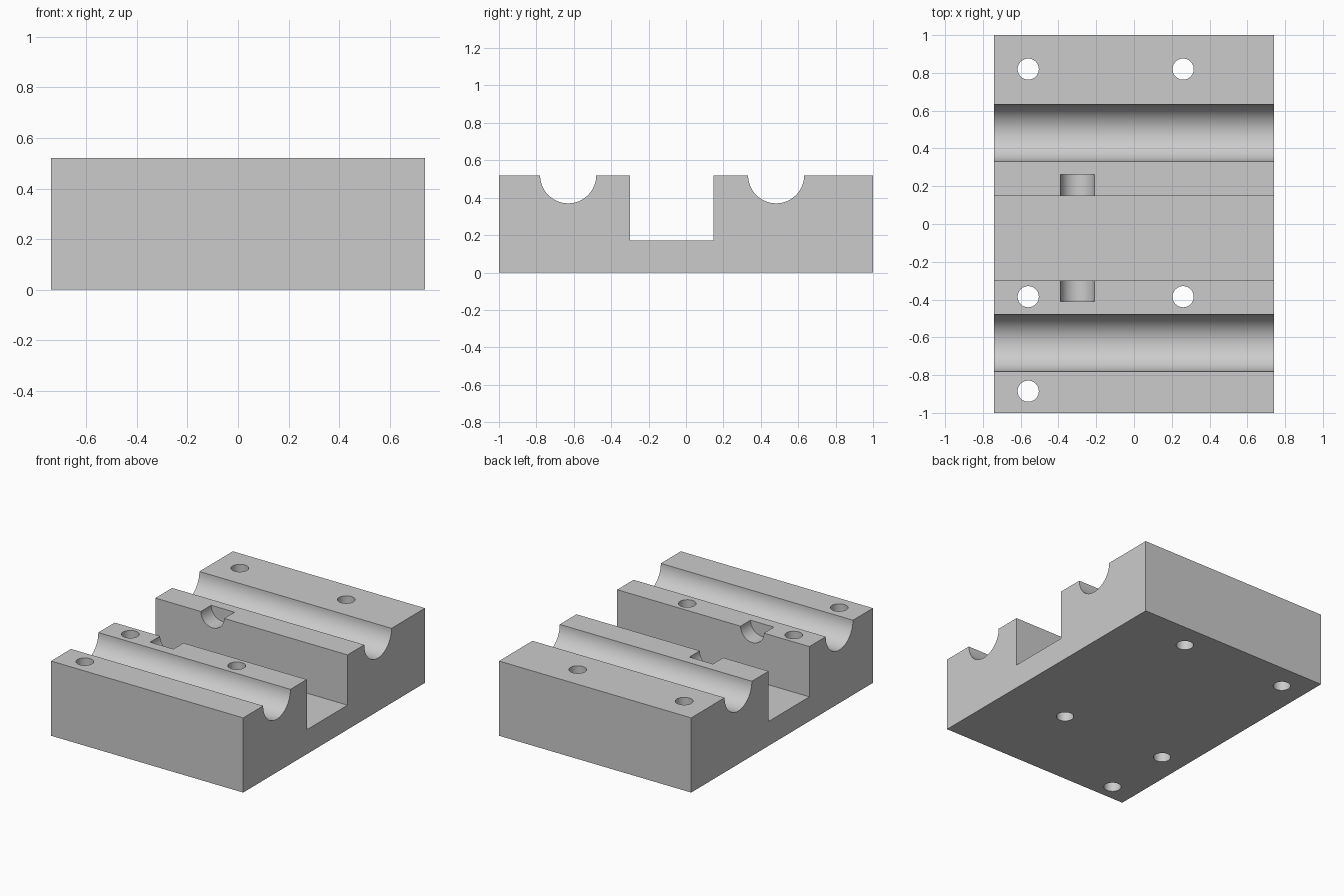
import bpy
import bmesh
from math import pi, sin, cos, radians
from mathutils import Matrix, Vector

cube = bpy.data.objects.get("Cube")
if cube:
    bpy.data.objects.remove(cube, do_unlink=True)

HALF_X, HALF_Y, TOP = 0.74, 1.0, 0.52
SLOT_FRONT, SLOT_BACK, SLOT_FLOOR = -0.30, 0.148, 0.17
GROOVE_R, GROOVE_STEPS = 0.15, 32
HOLE_R = 0.056
HOLES = [(-0.56, 0.82), (0.26, 0.82), (-0.56, -0.385), (0.26, -0.385), (-0.56, -0.885)]

grey = bpy.data.materials.new("light grey")
grey.use_nodes = True
grey.diffuse_color = (0.6, 0.6, 0.6, 1)
grey.node_tree.nodes["Principled BSDF"].inputs["Base Color"].default_value = grey.diffuse_color


def make_object(name, bm):
    bmesh.ops.recalc_face_normals(bm, faces=bm.faces)
    mesh = bpy.data.meshes.new(name)
    bm.to_mesh(mesh)
    bm.free()
    mesh.materials.append(grey)
    obj = bpy.data.objects.new(name, mesh)
    bpy.context.collection.objects.link(obj)
    return obj


def groove(y):
    """Half-round channel outline, running from front to back."""
    angles = [pi + pi * i / GROOVE_STEPS for i in range(GROOVE_STEPS + 1)]
    return [(y + GROOVE_R * cos(a), TOP + GROOVE_R * sin(a)) for a in angles]


def add_cylinder(bm, radius, length, matrix):
    bmesh.ops.create_cone(bm, cap_ends=True, segments=48, radius1=radius,
                          radius2=radius, depth=length, matrix=matrix)


# Block: side profile with two round channels and a square slot, extruded along x
profile = [(-HALF_Y, 0), (-HALF_Y, TOP)] + groove(-0.63)
profile += [(SLOT_FRONT, TOP), (SLOT_FRONT, SLOT_FLOOR), (SLOT_BACK, SLOT_FLOOR), (SLOT_BACK, TOP)]
profile += groove(0.482) + [(HALF_Y, TOP), (HALF_Y, 0)]
bm = bmesh.new()
face = bm.faces.new([bm.verts.new((-HALF_X, y, z)) for y, z in profile])
side = bmesh.ops.extrude_face_region(bm, geom=[face])["geom"]
bmesh.ops.translate(bm, vec=(2 * HALF_X, 0, 0),
                    verts=[v for v in side if isinstance(v, bmesh.types.BMVert)])
block = make_object("grooved_block", bm)

# Cutter: vertical screw holes and the round notch crossing the slot
bm = bmesh.new()
for x, y in HOLES:
    add_cylinder(bm, HOLE_R, 2, Matrix.Translation((x, y, TOP / 2)))
notch_front, notch_back = -0.41, 0.262
centre = Vector((-0.30, (notch_front + notch_back) / 2, TOP))
add_cylinder(bm, 0.09, notch_back - notch_front,
             Matrix.Translation(centre) @ Matrix.Rotation(pi / 2, 4, "X"))
cutter = make_object("hole_cutter", bm)
cutter.hide_render = True

# Cut the block, then drop the cutter
cut = block.modifiers.new("holes", "BOOLEAN")
cut.operation = "DIFFERENCE"
cut.solver = "EXACT"
cut.object = cutter
bpy.ops.object.select_all(action="DESELECT")
bpy.context.view_layer.objects.active = block
block.select_set(True)
bpy.ops.object.modifier_apply(modifier=cut.name)
bpy.data.objects.remove(cutter, do_unlink=True)
bpy.ops.object.shade_smooth_by_angle(angle=radians(30))
